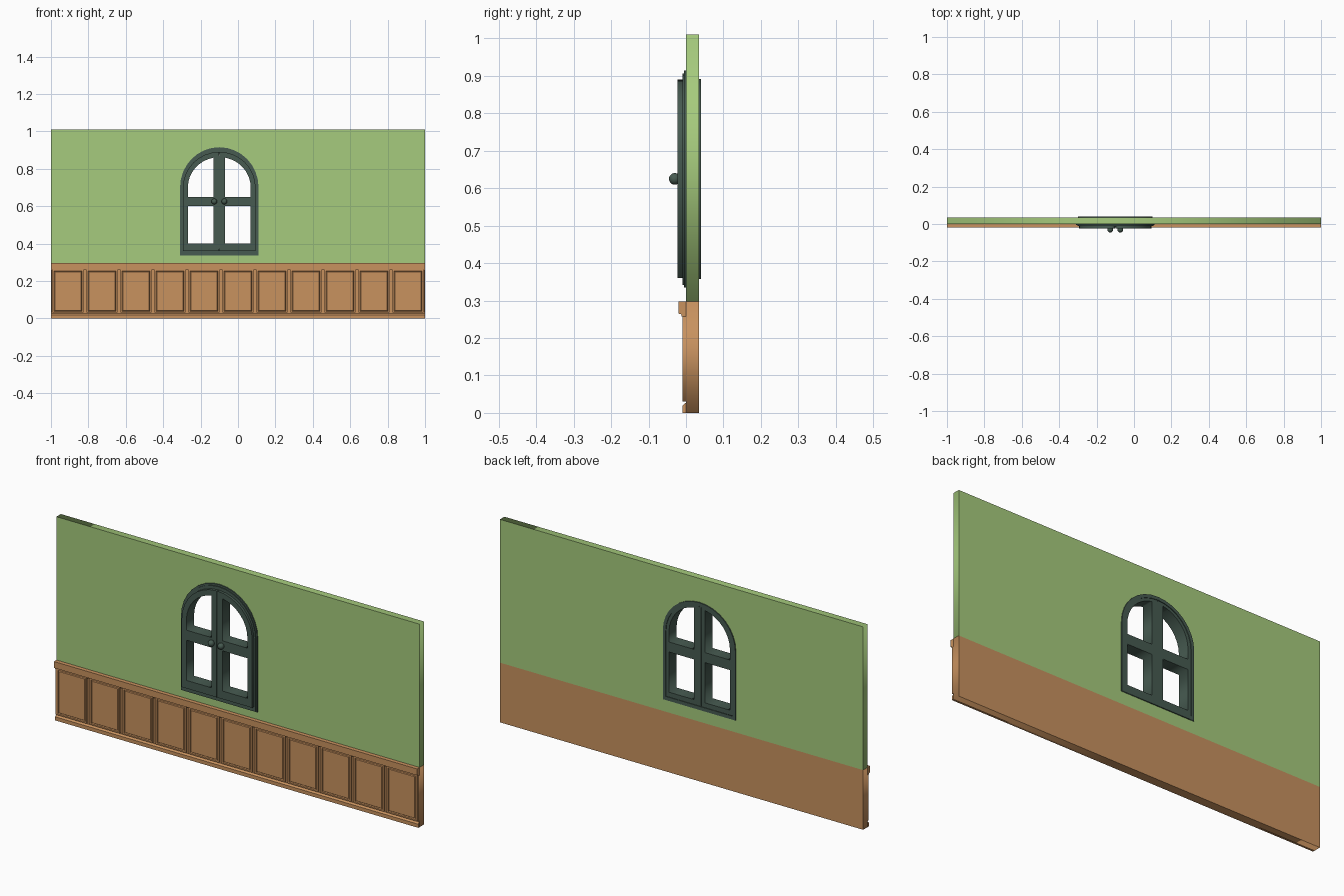
import bpy, bmesh, math
from mathutils import Matrix

if "Cube" in bpy.data.objects:
    bpy.data.objects.remove(bpy.data.objects["Cube"])


def material(name, rgb):
    m = bpy.data.materials.new(name)
    m.diffuse_color = (*rgb, 1)
    m.use_nodes = True
    m.node_tree.nodes["Principled BSDF"].inputs["Base Color"].default_value = m.diffuse_color
    return m


GREEN = material("green_plaster", (0.381, 0.597, 0.205))
WOOD = material("warm_wood", (0.578, 0.287, 0.114))
DARK = material("dark_green_paint", (0.063, 0.105, 0.083))
CX = -0.1        # window centre
SPRING = 0.70    # height where the arch begins


def finish(bm, name, mat):
    bmesh.ops.remove_doubles(bm, verts=bm.verts, dist=1e-5)
    bmesh.ops.recalc_face_normals(bm, faces=bm.faces)
    me = bpy.data.meshes.new(name)
    bm.to_mesh(me)
    bm.free()
    me.materials.append(mat)
    ob = bpy.data.objects.new(name, me)
    bpy.context.collection.objects.link(ob)
    return ob


def plate(name, loops, y0, y1, mat):
    """Flat plate from x-z outlines (later loops are holes), between y0 and y1."""
    cu = bpy.data.curves.new(name, 'CURVE')
    cu.dimensions = '2D'
    cu.fill_mode = 'BOTH'
    cu.extrude = (y1 - y0) / 2
    for pts in loops:
        sp = cu.splines.new('POLY')
        sp.points.add(len(pts) - 1)
        for p, (x, z) in zip(sp.points, pts):
            p.co = (x, z, 0, 1)
        sp.use_cyclic_u = True
    tmp = bpy.data.objects.new(name + "_outline", cu)
    bpy.context.collection.objects.link(tmp)
    bpy.context.view_layer.update()
    me = bpy.data.meshes.new_from_object(tmp)
    bpy.data.objects.remove(tmp)
    bm = bmesh.new()
    bm.from_mesh(me)
    bpy.data.meshes.remove(me)
    bm.transform(Matrix.Translation((0, (y0 + y1) / 2, 0)) @ Matrix.Rotation(math.pi / 2, 4, 'X'))
    return finish(bm, name, mat)


def moulding(name, profile, mat):
    """Sweep a y-z profile along the full wall length."""
    bm = bmesh.new()
    f = bm.faces.new([bm.verts.new((-1, y, z)) for y, z in profile])
    r = bmesh.ops.extrude_face_region(bm, geom=[f])
    bmesh.ops.translate(bm, vec=(2, 0, 0),
                        verts=[v for v in r["geom"] if isinstance(v, bmesh.types.BMVert)])
    # extrude keeps the starting face as the second end cap
    return finish(bm, name, mat)


def rect(x0, x1, z0, z1):
    return [(x0, z0), (x1, z0), (x1, z1), (x0, z1)]


def half_arch(side, inner, rx, z0, top, n=8):
    """Right or left half of an arch, cut off at distance inner from the centre."""
    end = math.acos(inner / rx)
    pts = [(inner, z0), (rx, z0)]
    pts += [(rx * math.cos(end * i / n), SPRING + (top - SPRING) * math.sin(end * i / n))
            for i in range(n + 1)]
    return [(CX + side * x, z) for x, z in pts]


def arch(rx, z0, top, n=16):
    return [(CX - rx, z0), (CX + rx, z0)] + [
        (CX + rx * math.cos(math.pi * i / n), SPRING + (top - SPRING) * math.sin(math.pi * i / n))
        for i in range(n + 1)]


# Wall
plate("upper_wall", [rect(-1, 1, 0.297, 1.01), arch(0.193, 0.362, 0.888)], 0, 0.035, GREEN)
plate("lower_wall", [rect(-1, 1, 0, 0.297)], 0, 0.035, WOOD)

# Skirting and dado rail
moulding("skirting", [(0, 0), (-0.01, 0), (-0.01, 0.018), (-0.003, 0.026), (0, 0.026)], WOOD)
moulding("dado_rail", [(0, 0.258), (-0.012, 0.258), (-0.012, 0.263), (-0.02, 0.265),
                       (-0.02, 0.297), (0, 0.297)], WOOD)

# Wainscot panels with a groove around each raised field
COUNT = 11
for i in range(COUNT):
    pitch = 2 / COUNT
    x0 = -1 + i * pitch + 0.008
    x1 = x0 + pitch - 0.016
    bm = bmesh.new()
    bmesh.ops.create_cube(bm, size=1, matrix=Matrix.Translation(((x0 + x1) / 2, -0.005, 0.1455))
                          @ Matrix.Diagonal((x1 - x0, 0.01, 0.231, 1)))
    front = min(bm.faces, key=lambda f: f.calc_center_median().y)
    for thick, depth in ((0.01, 0), (0.003, -0.006), (0.005, 0.005)):
        bmesh.ops.inset_region(bm, faces=[front], thickness=thick, depth=depth)
    finish(bm, f"wainscot_panel_{i + 1}", WOOD)
# End stiles close the two outer gaps
for s, tag in ((-1, "left"), (1, "right")):
    plate(f"end_stile_{tag}", [rect(min(s, s * 0.994), max(s, s * 0.994), 0.03, 0.26)],
          -0.009, 0, WOOD)

# Window surround, front and back
plate("window_architrave", [arch(0.21, 0.335, 0.915), arch(0.19, 0.364, 0.886)], -0.006, 0.001, DARK)
plate("window_architrave_step", [arch(0.203, 0.342, 0.906), arch(0.19, 0.364, 0.886)],
      -0.010, -0.005, DARK)
plate("window_back_trim", [arch(0.2, 0.358, 0.892), arch(0.184, 0.376, 0.876)], 0.034, 0.04, DARK)

# Two casements with two panes each, plus knobs
for s, tag in ((-1, "left"), (1, "right")):
    pane = [(CX + s * x, z) for x, z in rect(0.03, 0.168, 0.40, 0.60)]
    plate(f"casement_{tag}", [half_arch(s, 0.0012, 0.194, 0.36, 0.89), pane,
                              half_arch(s, 0.03, 0.168, 0.65, 0.862)], -0.023, 0.037, DARK)
    bm = bmesh.new()
    bmesh.ops.create_uvsphere(bm, u_segments=16, v_segments=10, radius=0.0155,
                              matrix=Matrix.Translation((CX + s * 0.027, -0.030, 0.625)))
    for f in bm.faces:
        f.smooth = True
    finish(bm, f"knob_{tag}", DARK)
# Strip behind the meeting line of the casements
plate("meeting_strip", [rect(CX - 0.01, CX + 0.01, 0.37, 0.87)], -0.018, 0.0372, DARK)
